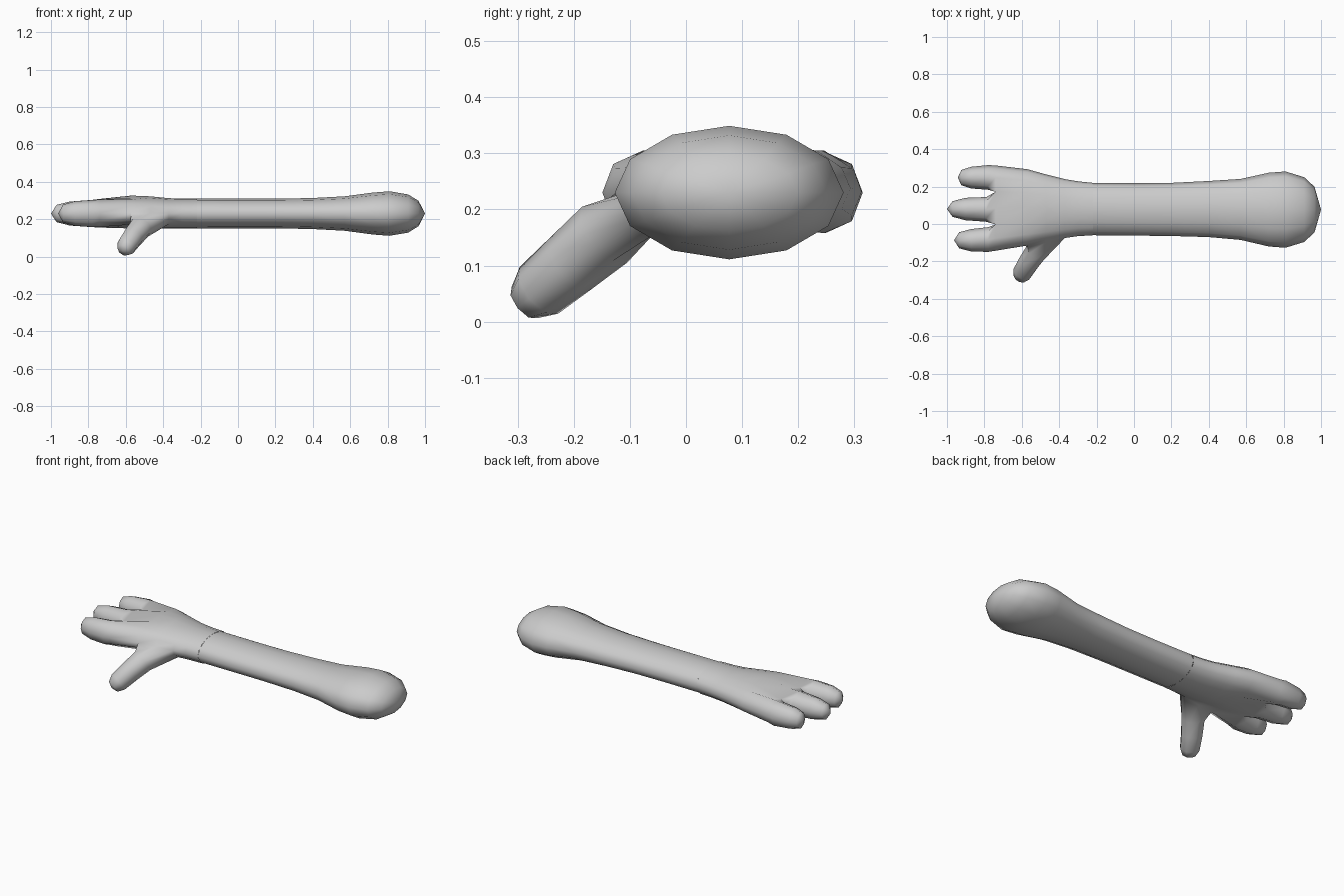
import bpy, bmesh
from math import cos, sin, radians
from mathutils import Vector

if "Cube" in bpy.data.objects:
    bpy.data.objects.remove(bpy.data.objects["Cube"])


def ring(bm, pts):
    return [bm.verts.new(p) for p in pts]


def bridge(bm, a, b, skip=()):
    n = len(a)
    for i in range(n):
        if i not in skip:
            bm.faces.new((a[i], a[(i + 1) % n], b[(i + 1) % n], b[i]))


def cap(bm, loop, tip):
    t = bm.verts.new(tip)
    for i in range(len(loop)):
        bm.faces.new((loop[i], loop[(i + 1) % len(loop)], t))


def ellipse(x, y, z, ry, rz, n):
    return [(x, y + ry * cos(radians(360 * i / n)), z + rz * sin(radians(360 * i / n)))
            for i in range(n)]


def finish(bm, name):
    bmesh.ops.recalc_face_normals(bm, faces=bm.faces)
    for f in bm.faces:
        f.smooth = True
    me = bpy.data.meshes.new(name)
    bm.to_mesh(me)
    bm.free()
    bpy.context.collection.objects.link(bpy.data.objects.new(name, me))


# Forearm: twelve-sided loft (x, y centre, y radius, z radius)
bm = bmesh.new()
prev = None
for x, y, ry, rz in [(-0.22, .08, .14, .08), (0, .078, .14, .079), (.2, .078, .142, .079),
                     (.4, .08, .15, .083), (.57, .078, .163, .092), (.72, .077, .197, .112),
                     (.81, .077, .204, .119), (.91, .077, .173, .102), (.965, .077, .122, .068)]:
    cur = ring(bm, ellipse(x, y, .23, ry, rz, 12))
    if prev:
        bridge(bm, prev, cur)
    prev = cur
cap(bm, prev, (1.0, .077, .23))
finish(bm, "forearm")

# Palm: sixteen-sided loft that gains knuckle valleys (x, y low, y high, z low, z high, valley)
bm = bmesh.new()
knuckle = {1: .55, 2: .96, 3: .62, 4: 1.0}
palm = []
for x, y0, y1, z0, z1, k in [(-.22, -.06, .22, .15, .31, 0), (-.3, -.065, .228, .15, .31, 0),
                             (-.37, -.075, .24, .15, .312, 0), (-.47, -.095, .265, .148, .322, .05),
                             (-.57, -.115, .293, .15, .326, .2), (-.74, -.143, .313, .155, .308, 1)]:
    pts = []
    for i in range(16):
        a = radians(22.5 * i)
        j = min(i % 8, 8 - i % 8)
        s = abs(sin(a)) * (1 - k) + knuckle.get(j, 0) * k
        s = s if i < 8 else -s
        pts.append((x, (y0 + y1) / 2 + (y1 - y0) / 2 * cos(a), (z0 + z1) / 2 + (z1 - z0) / 2 * s))
    palm.append(ring(bm, pts))
for r in range(5):
    bridge(bm, palm[r], palm[r + 1], skip=(8, 9) if r in (2, 3) else ())

# Fingers: eight-sided lofts sharing the webs between them (x, y, y radius, z radius)
K = palm[5]
web_a, web_b = [bm.verts.new((K[i].co + K[j].co) / 2) for i, j in ((3, 13), (5, 11))]
fingers = [
    ([K[0], K[1], K[2], K[3], web_a, K[13], K[14], K[15]],
     [(-.78, .249, .066, .072), (-.87, .248, .058, .064), (-.923, .248, .041, .047)], (-.942, .248, .23)),
    ([web_a, K[3], K[4], K[5], web_b, K[11], K[12], K[13]],
     [(-.79, .078, .066, .072), (-.9, .08, .06, .064), (-.97, .08, .042, .046)], (-1.0, .08, .23)),
    ([web_b, K[5], K[6], K[7], K[8], K[9], K[10], K[11]],
     [(-.78, -.083, .066, .072), (-.87, -.087, .06, .066), (-.935, -.087, .043, .048)], (-.962, -.087, .23)),
]
for loop, rings, tip in fingers:
    for x, y, ry, rz in rings:
        cur = ring(bm, ellipse(x, y, .23, ry, rz, 8))
        bridge(bm, loop, cur)
        loop = cur
    cap(bm, loop, tip)

# Thumb: eight-sided loft out of the opening in the palm's lower side
A, B, C = palm[2:5]
loop = [A[8], B[8], C[8], C[9], C[10], B[10], A[10], A[9]]
d = Vector((-.44, -.70, -.57)).normalized()
u = Vector((-1, 0, 0))
u = (u - d * u.dot(d)).normalized()
v = d.cross(u)
v = v if v.z > 0 else -v
for c, r in [((-.52, -.145, .155), .064), ((-.562, -.205, .104), .059),
             ((-.597, -.262, .056), .054), ((-.612, -.288, .034), .036)]:
    cur = ring(bm, [Vector(c) + r * (u * cos(radians(135 - 45 * k)) + v * sin(radians(135 - 45 * k)))
                    for k in range(8)])
    bridge(bm, loop, cur)
    loop = cur
cap(bm, loop, (-.617, -.296, .028))
finish(bm, "hand")
